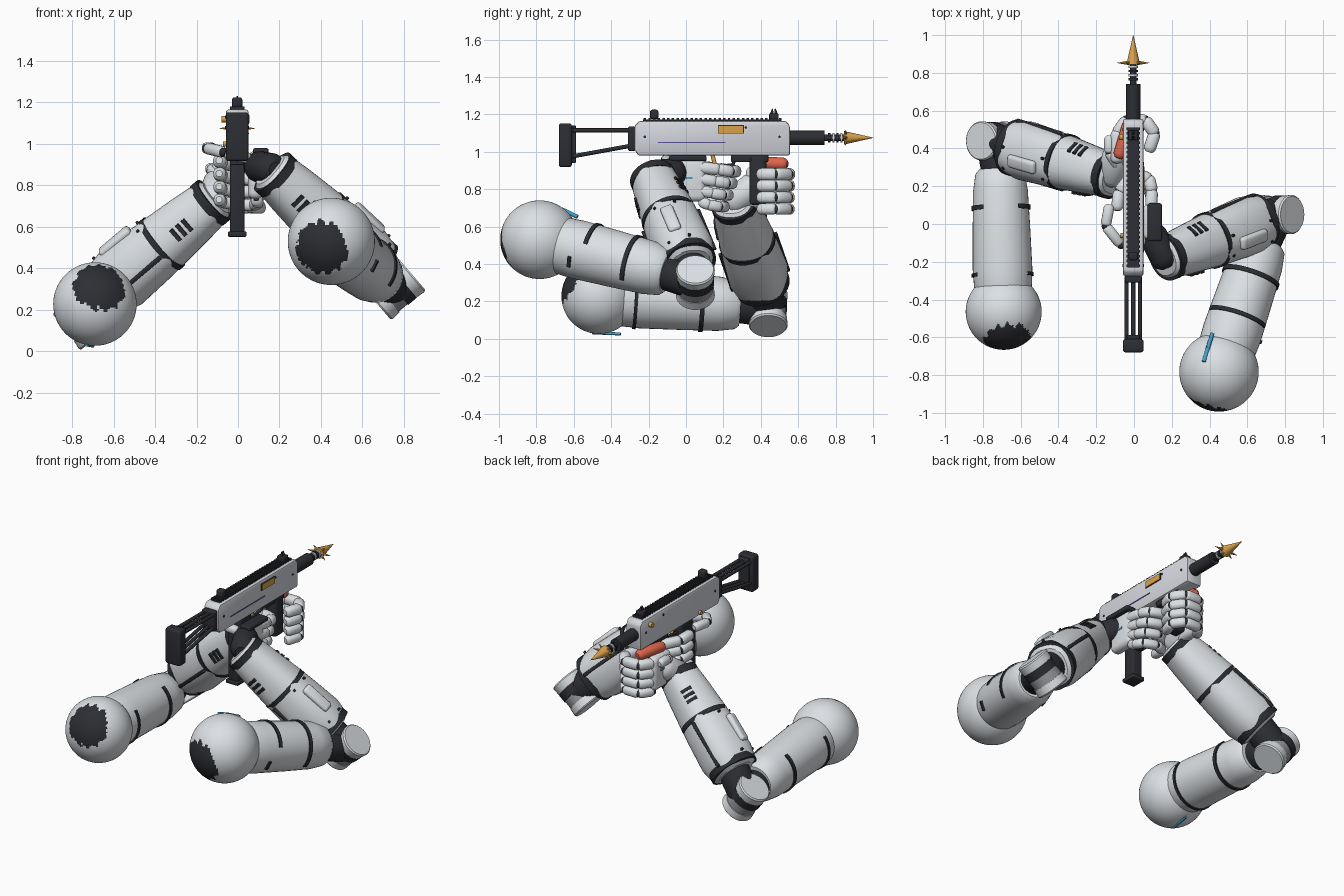
import bpy, bmesh, math
from mathutils import Vector as V, Matrix

cube = bpy.data.objects.get("Cube")
if cube:
    bpy.data.objects.remove(cube, do_unlink=True)


def colour(name, r, g, b):
    m = bpy.data.materials.new(name)
    m.use_nodes = True
    m.diffuse_color = (r, g, b, 1)
    m.node_tree.nodes["Principled BSDF"].inputs["Base Color"].default_value = (r, g, b, 1)
    return m


white = colour("armour white", .72, .75, .78)
steel = colour("receiver grey", .66, .68, .73)
grey = colour("worn grey", .3, .31, .33)
black = colour("dark rubber", .026, .027, .033)
gold = colour("brass", .7, .36, .07)
red = colour("red", .72, .13, .07)
blue = colour("blue", .05, .35, .6)
purple = colour("purple", .1, .08, .3)


def finish(bm, name, *mats):
    bmesh.ops.recalc_face_normals(bm, faces=bm.faces)
    for f in bm.faces:
        f.smooth = True
    for e in bm.edges:
        e.smooth = e.calc_face_angle(0) < .6
    me = bpy.data.meshes.new(name)
    bm.to_mesh(me)
    bm.free()
    for m in mats:
        me.materials.append(m)
    bpy.context.collection.objects.link(bpy.data.objects.new(name, me))


def loft(name, a, b, rings, mat, seg=40, power=2, keep=None):
    """Rings of (fraction along a-b, radius); keep = (direction, cutoff) leaves an arc."""
    a, b = V(a), V(b)
    rot = (b - a).to_track_quat('Z', 'Y')
    bm, rows = bmesh.new(), []
    for t, r in rings:
        row = []
        for i in range(seg):
            c, s = math.cos(math.tau * i / seg), math.sin(math.tau * i / seg)
            k = r / (abs(c) ** power + abs(s) ** power) ** (1 / power)
            row.append(bm.verts.new(a.lerp(b, t) + rot @ V((c * k, s * k, 0))))
        rows.append(row)
    for lo, hi in zip(rows, rows[1:]):
        for i in range(seg):
            j = (i + 1) % seg
            bm.faces.new((lo[i], lo[j], hi[j], hi[i]))
    bm.faces.new(rows[0])
    bm.faces.new(rows[-1])
    if keep:
        mid, d = a.lerp(b, rings[0][0]), V(keep[0]).normalized()
        gone = [f for f in bm.faces if len(f.verts) > 4
                or (f.calc_center_median() - mid).normalized().dot(d) < keep[1]]
        bmesh.ops.delete(bm, geom=gone, context='FACES')
    finish(bm, name, mat)


def capsule(name, a, b, r, mat, power=2.5, seg=16):
    n = r / (V(b) - V(a)).length
    ends = [(-.7 * n, .5 * r), (-.4 * n, .85 * r), (0, r)]
    loft(name, a, b, ends + [(1 - t, q) for t, q in reversed(ends)], mat, seg, power)


def rod(name, a, b, r, mat, tip=None, seg=16):
    loft(name, a, b, [(0, r), (1, r if tip is None else tip)], mat, seg)


def box(name, centre, size, mat, bevel=0, frame=None):
    bm = bmesh.new()
    bmesh.ops.create_cube(bm, size=1)
    bmesh.ops.scale(bm, vec=size, verts=bm.verts)
    if bevel:
        bmesh.ops.bevel(bm, geom=bm.edges[:], offset=bevel, segments=3, affect='EDGES', profile=.5)
    bmesh.ops.transform(bm, verts=bm.verts, matrix=frame or Matrix.Translation(V(centre)))
    finish(bm, name, mat)


def radius_at(rings, t):
    for (t0, r0), (t1, r1) in zip(rings, rings[1:]):
        if t0 <= t <= t1:
            return r0 + (r1 - r0) * (t - t0) / (t1 - t0)


def on_limb(a, b, rings, t, direction, lift=0):
    """Frame on a limb surface: x along the limb, z outwards."""
    x = (V(b) - V(a)).normalized()
    z = V(direction)
    z = (z - x * z.dot(x)).normalized()
    m = Matrix((x, z.cross(x), z)).transposed().to_4x4()
    m.translation = V(a).lerp(V(b), t) + z * (radius_at(rings, t) + lift)
    return m


def band(name, a, b, rings, t, w=.012, keep=None):
    r = radius_at(rings, t)
    w /= (V(b) - V(a)).length
    loft(name, a, b, [(t - w, r - .01), (t - w, r + .008), (t + w, r + .008), (t + w, r - .01)],
         black, keep=keep)


UPPER = [(0, .12), (.1, .15), (.3, .158), (.6, .152), (.85, .145), (.97, .13), (1, .11)]
FORE = [(0, .11), (.03, .14), (.15, .158), (.4, .15), (.55, .143), (.8, .128), (.97, .114), (1, .09)]


def shoulder(side, centre, radius, patch, cutoff):
    """Ball with a ragged worn patch facing one way."""
    bm = bmesh.new()
    bmesh.ops.create_uvsphere(bm, u_segments=120, v_segments=80, radius=radius)
    d = V(patch).normalized()
    for f in bm.faces:
        c = f.calc_center_median().normalized()
        ragged = .035 * math.sin(23 * c.x + 9 * c.z) + .02 * math.sin(41 * c.z - 30 * c.x)
        f.material_index = int(c.dot(d) > cutoff + ragged)
    bmesh.ops.translate(bm, vec=centre, verts=bm.verts)
    finish(bm, side + "_shoulder", white, black)


def arm(side, ball, upper_end, hinge, axis, fore_start, wrist, strap_dir, straps, pad_dir, vents):
    # Upper arm with straps
    loft(side + "_upper_arm", ball, upper_end, UPPER, white)
    for t, w, cutoff in straps:
        band(side + "_arm_strap", ball, upper_end, UPPER, t, w, (strap_dir, cutoff))
    # Elbow hinge drum
    h, n = V(hinge), V(axis).normalized()
    rod(side + "_elbow_drum", h - n * .095, h + n * .07, .096, grey, seg=40)
    rod(side + "_elbow_collar", h, h + n * .055, .101, black, seg=40)
    for s in (-1, 1):
        loft(side + "_elbow_cap", h + n * .055 * s, h + n * .11 * s,
             [(0, .1), (.85, .104), (1, .097)], white)
    capsule(side + "_elbow_link", V(ball).lerp(V(upper_end), .93), h, .092, black, 2, 32)
    capsule(side + "_forearm_link", h, V(fore_start).lerp(V(wrist), .08), .096, black, 2, 32)
    # Forearm shell and trims
    loft(side + "_forearm", fore_start, wrist, FORE, white, power=2.4)
    limb = (fore_start, wrist, FORE)
    band(side + "_elbow_trim", *limb, .05, .022)
    band(side + "_forearm_strap", *limb, .52, .014)
    band(side + "_wrist_cuff", *limb, .95, .022)
    across = (V(wrist) - V(fore_start)).cross(V(pad_dir)).normalized()
    for s in (-1, 1):
        box(side + "_side_trim", None, (.32, .02, .02), black, .005,
            on_limb(*limb, .28, across * s, .004))
    # Raised pad with bolts, and vent slots
    box(side + "_forearm_pad", None, (.19, .07, .04), white, .017, on_limb(*limb, .3, pad_dir, .008))
    for t in (.1, .48):
        for k in (-.35, .35):
            d = V(pad_dir).normalized() + across * k
            box(side + "_bolt", None, (.014, .014, .02), black, .003, on_limb(*limb, t, d, .006))
    for d in vents:
        for k in range(3):
            box(side + "_vent", None, (.02, .07, .012), black, 0, on_limb(*limb, .67 + .05 * k, d, .004))


right_ball, left_ball = (-.69, -.465, .228), (.45, -.783, .53)
shoulder("right", right_ball, .201, (.13, -.84, .5), .78)
shoulder("left", left_ball, .21, (-.26, -.94, -.17), .79)
arm("right", right_ball, (-.71, .29, .18), (-.745, .44, .155), (-.6, 0, .8),
    (-.65, .41, .28), (-.105, .25, .74), (0, 0, -1), [(.73, .012, -.8), (.26, .009, -.6)],
    (-.2, -.35, .9), [(0, -1, -.1), (0, .6, .8)])
arm("left", left_ball, (.68, -.1, .355), (.755, .05, .3), (.76, 0, .65),
    (.675, .02, .39), (.155, -.185, .875), (0, 0, 1), [(.73, .012, -.6), (.41, .011, .25)],
    (.3, -.35, .9), [(0, -1, -.2), (0, .6, .8)])
box("left_arm_slot", None, (.018, .06, .012), black, 0,
    on_limb(left_ball, (.68, -.1, .355), UPPER, .32, (1, 0, -.5), .004))
mark = [(.37, -.73, .717), (.392, -.655, .688), (.415, -.58, .652)]
for a, b in zip(mark, mark[1:]):
    rod("left_shoulder_mark", a, b, .011, blue)
rod("right_shoulder_mark", (-.73, -.5, .032), (-.7, -.35, .026), .008, blue)


def finger(name, path, r=.03):
    for a, b in zip(path, path[1:]):
        a, b = V(a), V(b)
        capsule(name, a.lerp(b, .14), a.lerp(b, .86), r, white)
        capsule(name + "_joint", a.lerp(b, -.05), a.lerp(b, .05), r * .75, black)


# Left hand on the rear grip
capsule("left_wrist", (.16, -.18, .88), (.1, -.06, .89), .076, black, 2, 32)
box("left_palm", (.085, .01, .85), (.075, .19, .23), white, .03)
box("left_hand_plate", (.11, .01, .965), (.075, .2, .03), black, .01)
box("left_hand_mark", (.122, 0, .86), (.008, .07, .012), blue)
for k in range(4):
    z = .92 - .063 * k
    y = .012 * k
    front = .27 - .02 * k
    finger("left_finger", [(.09, .05 + y, z), (.095, front - .09, z - .015), (.08, front - .03, z - .025),
                           (0, front, z - .025), (-.08, .17, z - .01), (-.09, .08, z)], .032 - .001 * k)
finger("left_thumb", [(.06, -.08, .93), (-.07, -.11, .96), (-.15, -.01, .98), (-.13, .1, .98)], .028)

# Right hand on the front grip
capsule("right_wrist", (-.115, .26, .74), (-.09, .36, .81), .078, white, 2, 32)
box("right_palm", (-.09, .41, .81), (.07, .18, .22), white, .03)
box("right_hand_mark", (-.126, .41, .83), (.008, .07, .012), blue)
for k in range(4):
    z = .88 - .062 * k
    finger("right_finger", [(-.09, .48, z), (-.04, .55, z), (.06, .55, z),
                            (.11, .48, z), (.08, .39, z)], .033 - .001 * k)
finger("right_thumb", [(-.09, .31, .84), (-.13, .38, .88), (-.13, .46, .88)], .028)
capsule("red_fore_knob", (-.075, .37, .943), (-.03, .52, .935), .034, red, 2, 24)

# Receiver body from a side profile
bm = bmesh.new()
side = [(-.275, 1.01), (-.255, .98), (.555, .98), (.555, 1.14), (.535, 1.165), (-.25, 1.165), (-.275, 1.14)]
face = bm.faces.new([bm.verts.new((-.058, y, z)) for y, z in side])
new = bmesh.ops.extrude_face_region(bm, geom=[face])["geom"]
bmesh.ops.translate(bm, vec=(.108, 0, 0), verts=[v for v in new if isinstance(v, bmesh.types.BMVert)])
bmesh.ops.bevel(bm, geom=bm.edges[:], offset=.01, segments=2, affect='EDGES', profile=.5)
finish(bm, "receiver", steel)
X = -.004
box("port_frame", (.05, .24, 1.12), (.006, .14, .046), black)
box("ejection_port", (.052, .24, 1.12), (.008, .13, .038), gold)
box("side_groove", (.051, .03, 1.05), (.004, .36, .006), purple)
for y, z in ((-.22, 1.08), (.5, 1.08), (.32, 1.13)):
    rod("receiver_pin", (-.062, y, z), (.054, y, z), .007, black)
rod("charging_knob", (-.08, .46, 1.12), (-.05, .46, 1.12), .016, gold)
rod("selector_knob", (-.072, -.06, 1.0), (-.05, -.06, 1.0), .013, gold)

# Top rail and sights
box("rail_base", (X, .14, 1.165), (.06, .74, .016), black)
for i in range(30):
    box("rail_tooth", (X, -.22 + .025 * i, 1.173), (.07, .013, .014), black)
box("rear_sight", (X, -.17, 1.2), (.05, .045, .05), black, .012)
box("front_sight_base", (X, .47, 1.185), (.05, .05, .04), black, .006)
for dy in (-.014, .014):
    rod("front_sight_post", (X, .47 + dy, 1.19), (X, .47 + dy / 2, 1.23), .012, black, .003)

# Folding stock
box("stock_mount", (X, -.29, 1.07), (.09, .04, .13), black, .008)
box("stock_pad", (X, -.645, 1.035), (.11, .07, .235), black, .014)
box("stock_pad_rib", (X, -.6, 1.04), (.07, .025, .2), black, .006)
for dx in (-.035, 0, .035):
    rod("stock_upper_rod", (X + dx, -.61, 1.115), (X + dx, -.28, 1.115), .011, black)
    rod("stock_lower_rod", (X + dx, -.61, .975), (X + dx, -.28, 1.035), .011, black)

# Grips, magazine and trigger
box("rear_grip", (X, .04, .87), (.07, .12, .24), black, .015)
box("magazine", (X, -.01, .73), (.07, .08, .34), black, .008)
box("magazine_base", (X, -.01, .565), (.09, .1, .025), black, .006)
box("front_grip", (X, .385, .85), (.08, .09, .27), black, .02)
box("grip_rail", (X, .34, .965), (.07, .2, .04), black, .006)
rod("trigger", (X, .14, .99), (X, .155, .93), .011, gold)
rod("trigger_guard", (X, .1, .915), (X, .25, .93), .009, black)
rod("trigger_guard_front", (X, .25, .93), (X, .27, .98), .009, black)

# Barrel, ribbed muzzle, brass point and flattened star
Z = 1.075
rod("barrel_shroud", (X, .54, Z), (X, .74, Z), .039, black, seg=32)
rod("barrel", (X, .73, Z), (X, .86, Z), .018, black)
for i in range(4):
    rod("muzzle_rib", (X, .76 + .022 * i, Z), (X, .772 + .022 * i, Z), .026, steel if i % 2 else black)
rod("brass_point", (X, .845, Z), (X, 1, Z), .036, gold, .001, 24)
for i in range(6):
    t = math.tau * i / 6
    d = V((math.cos(t), 0, math.sin(t) * .55))
    base = V((X, .853, Z))
    rod("star_spike", base + d * .02, base + d * .085, .012, gold, .001, 8)
